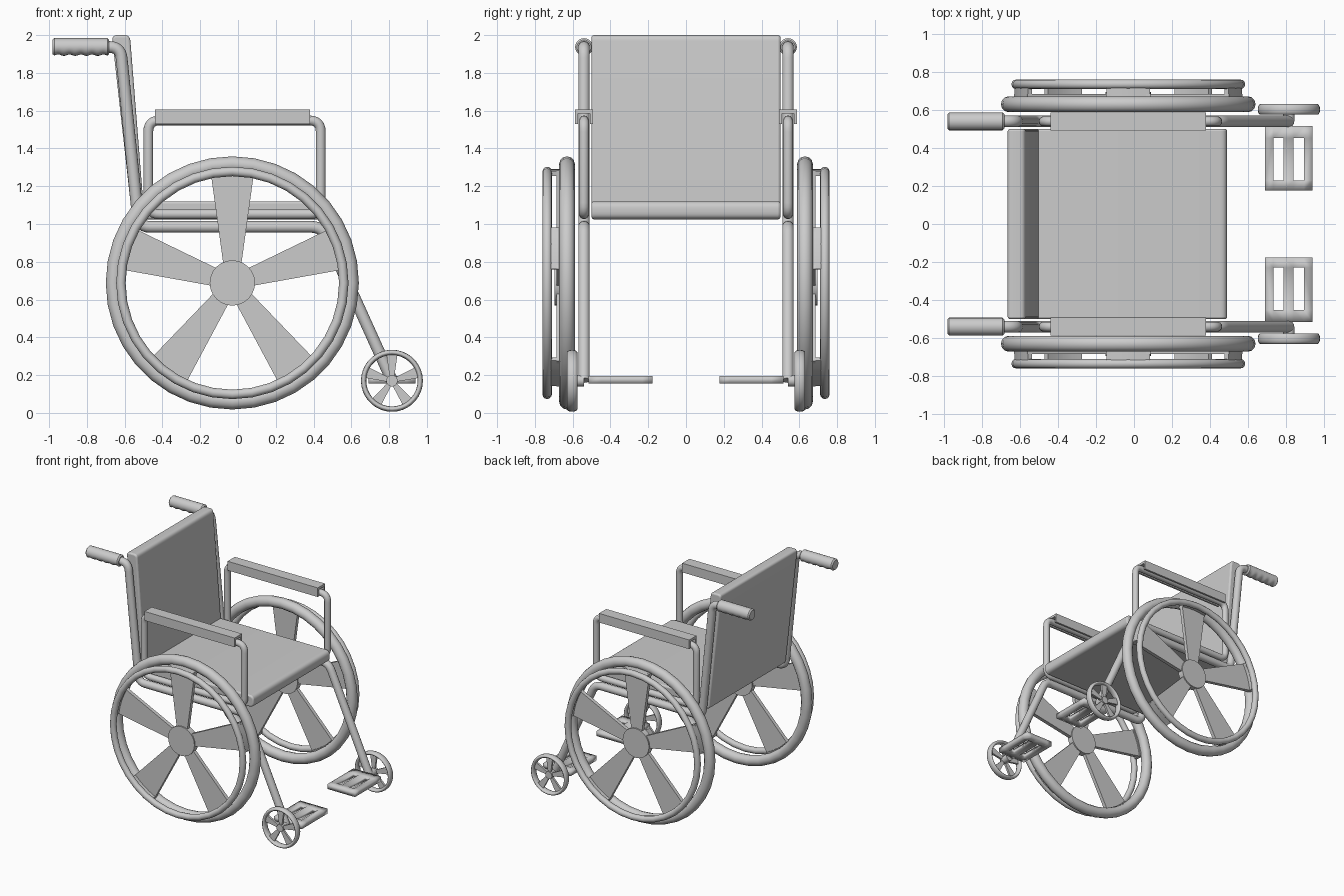
import bpy, bmesh
from math import sin, cos, pi, radians
from mathutils import Vector

if "Cube" in bpy.data.objects:
    bpy.data.objects.remove(bpy.data.objects["Cube"])


def finish(name, bm, mirror=True, bevel=0.0, angle=35):
    bmesh.ops.recalc_face_normals(bm, faces=bm.faces)
    me = bpy.data.meshes.new(name)
    bm.to_mesh(me)
    bm.free()
    ob = bpy.data.objects.new(name, me)
    bpy.context.collection.objects.link(ob)
    bpy.ops.object.select_all(action='DESELECT')
    ob.select_set(True)
    bpy.context.view_layer.objects.active = ob
    bpy.ops.object.shade_smooth_by_angle(angle=radians(angle))
    if bevel:
        b = ob.modifiers.new("soft_edges", 'BEVEL')
        b.width, b.segments = bevel, 3
        b.limit_method = 'ANGLE'
    if mirror:
        m = ob.modifiers.new("other_side", 'MIRROR')
        m.use_axis = (False, True, False)
        m.use_mirror_merge = False
    return ob


def fillet(pts, r, closed=False, steps=6):
    """Round the corners of an (x, z) polyline."""
    out, n = [], len(pts)
    for i in range(n):
        p = Vector(pts[i])
        if not closed and i in (0, n - 1):
            out.append(p)
            continue
        a, b = Vector(pts[i - 1]) - p, Vector(pts[(i + 1) % n]) - p
        a, b = p + a.normalized() * r, p + b.normalized() * r
        for k in range(steps + 1):
            t = k / steps
            out.append(a * (1 - t) ** 2 + p * 2 * t * (1 - t) + b * t * t)
    return out


def prism(bm, pts, y0, y1):
    """Extrude an (x, z) outline along y."""
    a = [bm.verts.new((p[0], y0, p[1])) for p in pts]
    b = [bm.verts.new((p[0], y1, p[1])) for p in pts]
    bm.faces.new(a)
    bm.faces.new(b[::-1])
    for i in range(len(a)):
        j = (i + 1) % len(a)
        bm.faces.new((a[i], b[i], b[j], a[j]))


def skin(bm, rings, loop=False):
    """Bridge rings of points, capping the ends unless looped."""
    rs = [[bm.verts.new(p) for p in r] for r in rings]
    n = len(rs[0])
    for i in range(len(rs) if loop else len(rs) - 1):
        a, b = rs[i], rs[(i + 1) % len(rs)]
        for j in range(n):
            k = (j + 1) % n
            bm.faces.new((a[j], a[k], b[k], b[j]))
    if not loop:
        bm.faces.new(rs[0])
        bm.faces.new(rs[-1])


def tube(name, pts, y, r, closed=False, sides=14):
    rings, n = [], len(pts)
    for i, p in enumerate(pts):
        nxt = pts[(i + 1) % n] if closed or i < n - 1 else p
        prv = pts[i - 1] if closed or i else p
        t = (nxt - prv).normalized()
        rings.append([(p.x - t.y * r * cos(a), y + r * sin(a), p.y + t.x * r * cos(a))
                      for a in (2 * pi * k / sides for k in range(sides))])
    bm = bmesh.new()
    skin(bm, rings, closed)
    return finish(name, bm)


def hoop(name, c, y, major, rr, ry, segs=36, sides=12):
    """Wheel ring around the y axis with an elliptical section."""
    rings = []
    for i in range(segs):
        u = 2 * pi * i / segs
        rings.append([(c[0] + (major + rr * cos(v)) * cos(u), y + ry * sin(v),
                       c[1] + (major + rr * cos(v)) * sin(u))
                      for v in (2 * pi * k / sides for k in range(sides))])
    bm = bmesh.new()
    skin(bm, rings, True)
    return finish(name, bm, angle=60)


def disc(c, r, n=24):
    return [(c[0] + r * cos(2 * pi * i / n), c[1] + r * sin(2 * pi * i / n)) for i in range(n)]


def spokes(name, c, r0, w0, r1, w1, y0, y1, hub, hy0, hy1, bracket=None):
    """Five flared blades and a round hub."""
    bm = bmesh.new()
    for k in range(5):
        a = pi / 2 + k * 2 * pi / 5
        d, s = Vector((cos(a), sin(a))), Vector((-sin(a), cos(a)))
        o = Vector(c)
        prism(bm, [o + d * r0 - s * w0, o + d * r1 - s * w1,
                   o + d * r1 + s * w1, o + d * r0 + s * w0], y0, y1)
        if bracket:
            arc = [a + radians(t) for t in (-11, -5.5, 0, 5.5, 11)]
            out = [(c[0] + r * cos(t), c[1] + r * sin(t))
                   for r, seq in ((bracket[0], arc), (bracket[1], arc[::-1])) for t in seq]
            prism(bm, out, bracket[2], bracket[3])
    prism(bm, disc(c, hub), hy0, hy1)
    return finish(name, bm)


# large drive wheels with hand rims
W = (-0.03, 0.688)
hoop("drive_tyre", W, 0.63, 0.628, 0.042, 0.042)
hoop("hand_rim", W, 0.735, 0.59, 0.025, 0.025)
spokes("drive_wheel_spokes", W, 0.08, 0.045, 0.595, 0.116, 0.655, 0.685,
       0.12, 0.645, 0.695, (0.578, 0.603, 0.645, 0.735))

# small front casters
C = (0.815, 0.17)
hoop("caster_tyre", C, 0.603, 0.150, 0.014, 0.028)
spokes("caster_spokes", C, 0.02, 0.012, 0.145, 0.03, 0.595, 0.612, 0.03, 0.54, 0.622)

# side frame: push handle, back post, seat rail and caster leg in one tube
side = [(-0.8, 1.937), (-0.622, 1.937), (-0.525, 0.985), (0.447, 0.985), (0.815, 0.172)]
tube("side_frame", fillet(side, 0.06), 0.54, 0.031)

# armrest loops and channel-shaped pads
arm = [(-0.475, 1.052), (-0.475, 1.548), (0.438, 1.548), (0.438, 1.052)]
tube("armrest_loop", fillet(arm, 0.06, True), 0.54, 0.026, True)
bm = bmesh.new()
channel = [(0.493, 1.53), (0.493, 1.605), (0.587, 1.605), (0.587, 1.53),
           (0.572, 1.53), (0.572, 1.585), (0.508, 1.585), (0.508, 1.53)]
skin(bm, [[(x, y, z) for y, z in channel] for x in (-0.44, 0.38)])
finish("armrest_pad", bm)

# hand grips with finger ridges underneath
bm = bmesh.new()
rings = []
for i in range(33):
    t = i / 32
    r = 0.047 * (0.8 if i in (0, 32) else 1)
    dip = 0.16 * (0.5 - 0.5 * cos(t * 5 * 2 * pi))
    rings.append([(-0.982 + 0.3 * t, 0.54 + r * cos(a),
                   1.937 + r * sin(a) * (1 - dip if sin(a) < 0 else 1))
                  for a in (2 * pi * k / 20 for k in range(20))])
skin(bm, rings)
finish("hand_grip", bm)

# seat and backrest cushions
bm = bmesh.new()
prism(bm, fillet([(-0.54, 1.025), (0.49, 1.025), (0.49, 1.12), (-0.54, 1.12)], 0.04, True), -0.5, 0.5)
finish("seat", bm, False, 0.012)
bm = bmesh.new()
prism(bm, fillet([(-0.668, 2.0), (-0.572, 2.0), (-0.495, 1.03), (-0.56, 1.03)], 0.03, True), -0.5, 0.5)
finish("backrest", bm, False, 0.012)

# slotted footrests
bm = bmesh.new()
xs, ys = (0.69, 0.733, 0.787, 0.84, 0.894, 0.94), (0.177, 0.23, 0.452, 0.515)
grid = [[bm.verts.new((x, y, 0.195)) for y in ys] for x in xs]
for i in range(5):
    for j in range(3):
        if not (j == 1 and i in (1, 3)):
            bm.faces.new((grid[i][j], grid[i + 1][j], grid[i + 1][j + 1], grid[i][j + 1]))
foot = finish("footrest", bm)
foot.modifiers.new("thickness", 'SOLIDIFY').thickness = 0.04
